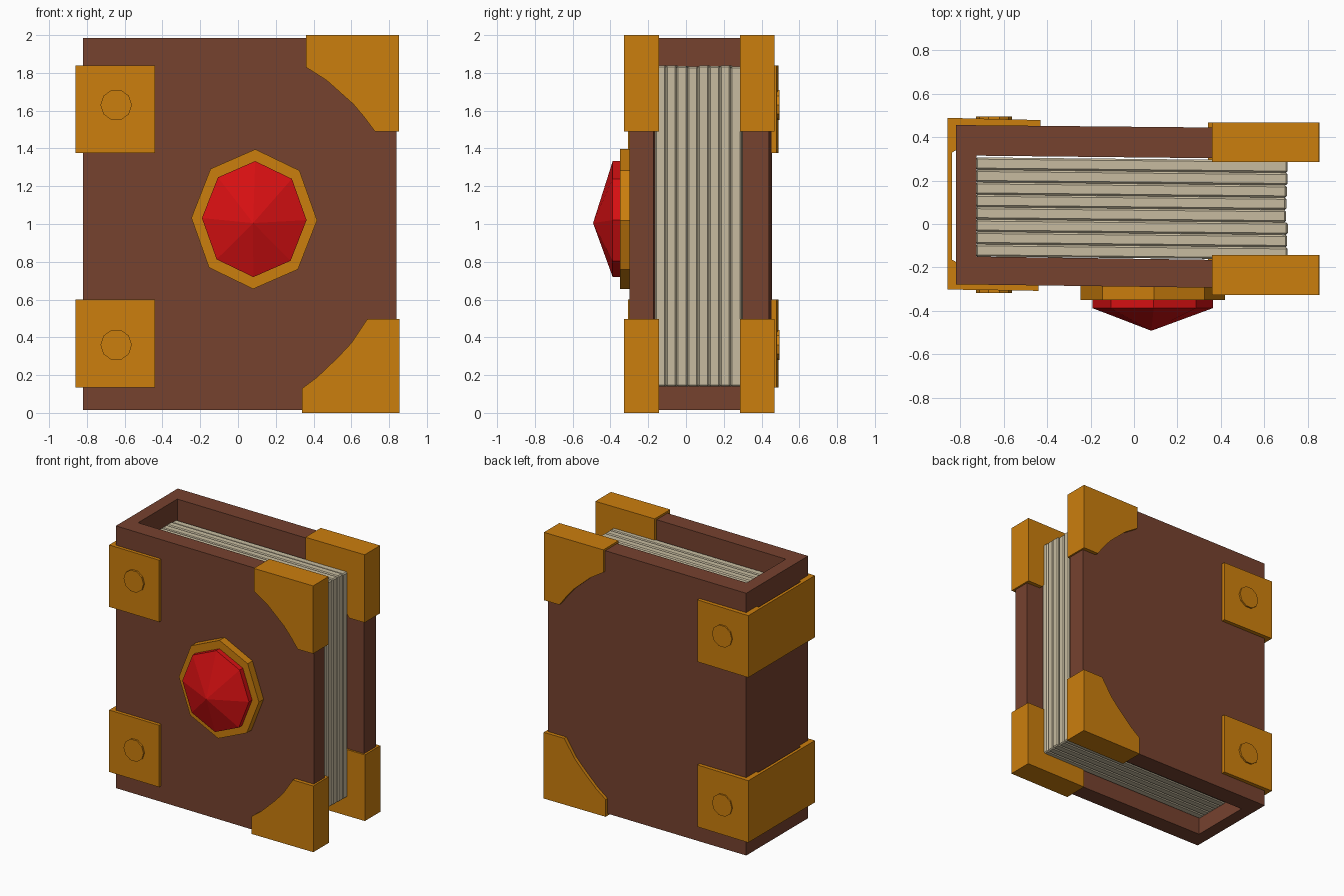
import bpy, bmesh, math, random
from mathutils import Vector

random.seed(4)
cube = bpy.data.objects.get("Cube")
if cube:
    bpy.data.objects.remove(cube, do_unlink=True)


def material(name, rgb):
    mat = bpy.data.materials.new(name)
    mat.use_nodes = True
    mat.diffuse_color = (*rgb, 1)
    mat.node_tree.nodes["Principled BSDF"].inputs["Base Color"].default_value = (*rgb, 1)
    return mat


leather = material("brown leather", (0.18, 0.054, 0.028))
gold = material("gold", (0.6, 0.21, 0.004))
paper = material("cream paper", (0.57, 0.5, 0.35))
ruby = material("red gem", (0.68, 0.005, 0.006))


def finish(name, bm, mat):
    bmesh.ops.recalc_face_normals(bm, faces=bm.faces)
    mesh = bpy.data.meshes.new(name)
    bm.to_mesh(mesh)
    bm.free()
    mesh.materials.append(mat)
    obj = bpy.data.objects.new(name, mesh)
    bpy.context.collection.objects.link(obj)
    return obj


def prism(name, outline, axis, lo, hi, mat, apex=None):
    """Extrude a 2D outline along z (xy outline) or y (xz outline); an apex makes a pointed end."""
    bm = bmesh.new()

    def point(p, h):
        return (p[0], p[1], h) if axis == "z" else (p[0], h, p[1])

    a = [bm.verts.new(point(p, lo)) for p in outline]
    b = [bm.verts.new(point(p, hi)) for p in outline]
    tip = bm.verts.new(apex) if apex else None
    bm.faces.new(b)
    if not apex:
        bm.faces.new(a)
    for i in range(len(a)):
        j = (i + 1) % len(a)
        bm.faces.new((a[i], a[j], b[j], b[i]))
        if apex:
            bm.faces.new((a[i], a[j], tip))
    return finish(name, bm, mat)


def ring(cx, cz, rx, rz, sides, turn=0.0):
    angles = [turn + math.tau * i / sides for i in range(sides)]
    return [(cx + rx * math.cos(t), cz + rz * math.sin(t)) for t in angles]


# Cover: front board, spine and back board as one U-shaped profile
prism("cover", [(0.84, -0.30), (-0.82, -0.278), (-0.82, 0.456), (0.84, 0.44),
                (0.84, 0.298), (-0.725, 0.315), (-0.725, -0.15), (0.84, -0.172)],
      "z", 0.015, 1.985, leather)

# Pages: a stack of thin chamfered slabs, slightly uneven at the fore edge
count = 8
pitch = 0.457 / count
for i in range(count):
    y0 = -0.15 + i * pitch
    y1 = y0 + pitch
    end = 0.71 - random.uniform(0, 0.01)
    top = 1.84 - random.uniform(0, 0.008)
    slab = prism(f"pages_{i + 1}", [(-0.73, y0), (end, y0 - 0.014), (end, y1 - 0.014), (-0.73, y1)],
                 "z", 0.14, top, paper)
    bevel = slab.modifiers.new("chamfer", "BEVEL")
    bevel.width = 0.008
    bevel.segments = 1

# Corner guards with a scooped inner edge
top_guard = [(0.36, 2.0), (0.853, 2.0), (0.853, 1.49), (0.725, 1.49), (0.665, 1.57),
             (0.61, 1.635), (0.47, 1.76), (0.36, 1.83)]
low_guard = [(0.34, 0.0), (0.855, 0.0), (0.855, 0.497), (0.685, 0.497), (0.6, 0.37),
             (0.53, 0.295), (0.42, 0.19), (0.34, 0.13)]
for side, lo, hi in (("front", -0.327, -0.142), ("back", 0.285, 0.468)):
    prism(side + "_top_corner", top_guard, "y", lo, hi, gold)
    prism(side + "_bottom_corner", low_guard, "y", lo, hi, gold)

# Spine straps wrapping round to both boards, each with a rivet front and back
strap = [(-0.44, -0.308), (-0.86, -0.302), (-0.86, 0.489), (-0.43, 0.479),
         (-0.43, 0.44), (-0.82, 0.45), (-0.82, 0.34), (-0.838, 0.33),
         (-0.838, -0.165), (-0.82, -0.175), (-0.82, -0.27), (-0.44, -0.278)]
for name, lo, hi, rivet_z in (("top", 1.375, 1.84, 1.63), ("bottom", 0.135, 0.6, 0.36)):
    prism(name + "_strap", strap, "z", lo, hi, gold)
    rivet = ring(-0.645, rivet_z, 0.083, 0.083, 10)
    prism(name + "_front_rivet", rivet, "y", -0.319, -0.29, gold)
    prism(name + "_back_rivet", rivet, "y", 0.47, 0.495, gold)

# Gem: octagonal setting with a pointed faceted stone
turn = math.radians(-1)
prism("gem_setting", ring(0.086, 1.026, 0.333, 0.37, 8, turn), "y", -0.35, -0.27, gold)
prism("gem", ring(0.086, 1.026, 0.277, 0.307, 8, turn), "y", -0.388, -0.33, ruby,
      apex=(0.08, -0.492, 1.005))
